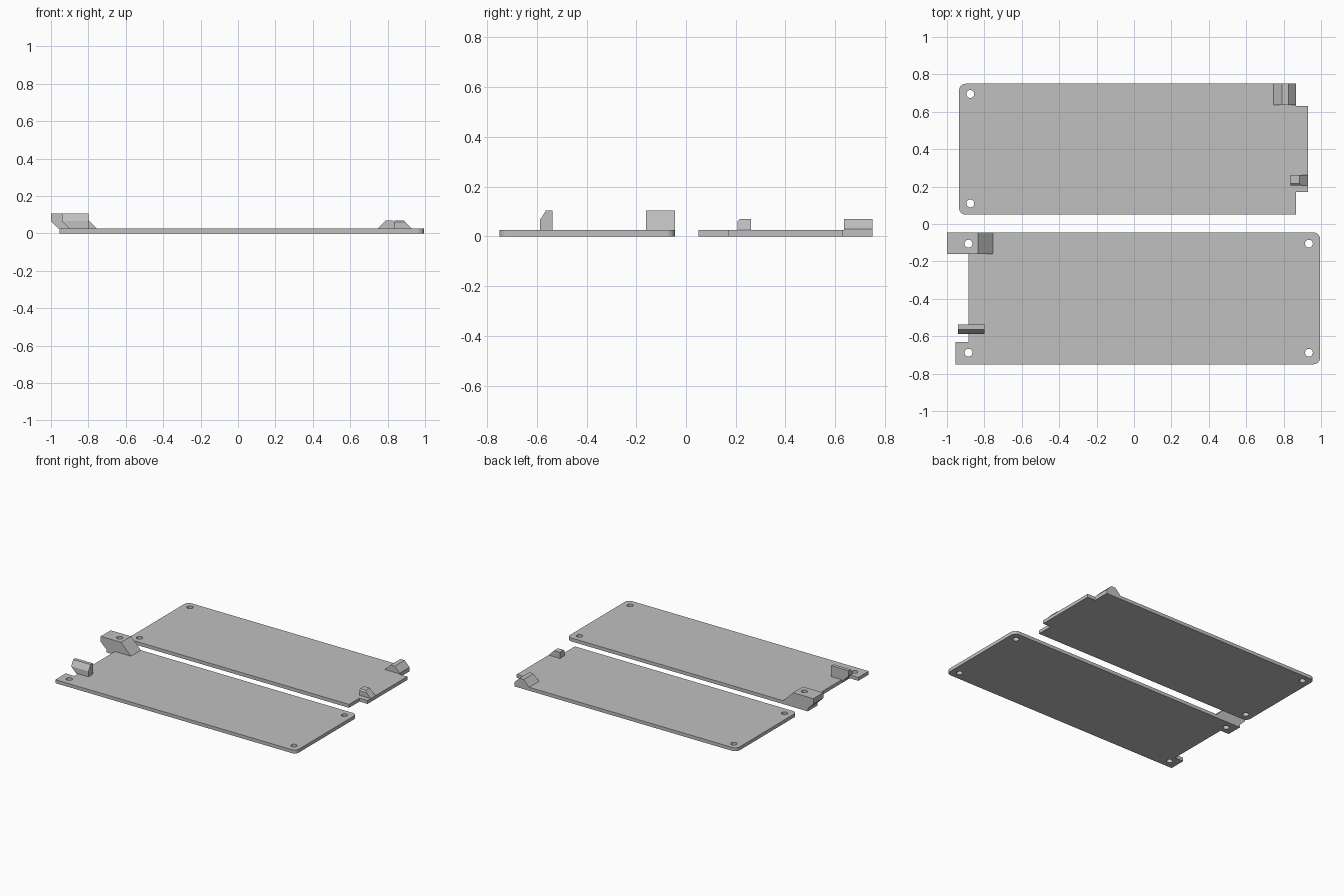
import bpy, bmesh
from math import cos, sin, pi
from mathutils import Vector

cube = bpy.data.objects.get("Cube")
if cube:
    bpy.data.objects.remove(cube, do_unlink=True)

grey = bpy.data.materials.new("plain grey")
grey.use_nodes = True
grey.diffuse_color = (0.53, 0.53, 0.53, 1)
grey.node_tree.nodes["Principled BSDF"].inputs["Base Color"].default_value = (0.53, 0.53, 0.53, 1)

THICK = 0.025
HOLE_R = 0.021
ROUND = 0.035


def prism(name, points, shift, chamfer=None):
    """Extrude a closed outline by shift; optionally slice off one edge."""
    bm = bmesh.new()
    face = bm.faces.new([bm.verts.new(p) for p in points])
    ext = bmesh.ops.extrude_face_region(bm, geom=[face])
    moved = [g for g in ext["geom"] if isinstance(g, bmesh.types.BMVert)]
    bmesh.ops.translate(bm, verts=moved, vec=shift)
    if chamfer:
        point, normal = chamfer
        cut = bmesh.ops.bisect_plane(bm, geom=bm.verts[:] + bm.edges[:] + bm.faces[:],
                                     plane_co=point, plane_no=normal, clear_outer=True)
        rim = [g for g in cut["geom_cut"] if isinstance(g, bmesh.types.BMEdge)]
        bmesh.ops.holes_fill(bm, edges=rim, sides=0)
    bmesh.ops.recalc_face_normals(bm, faces=bm.faces[:])
    mesh = bpy.data.meshes.new(name)
    bm.to_mesh(mesh)
    bm.free()
    mesh.materials.append(grey)
    obj = bpy.data.objects.new(name, mesh)
    bpy.context.collection.objects.link(obj)
    return obj


def arc(cx, cy, r, start, sweep, n):
    return [(cx + r * cos(start + sweep * i / n), cy + r * sin(start + sweep * i / n))
            for i in range(n + 1)]


def plate(name, outline):
    return prism(name, [(x, y, 0) for x, y in outline], Vector((0, 0, THICK)))


def clip(name, profile, y0, y1, chamfer=None):
    return prism(name, [(x, y0, z) for x, z in profile], Vector((0, y1 - y0, 0)), chamfer)


def drill(obj, centres):
    """Cut round screw holes straight through."""
    for x, y in centres:
        ring = arc(x, y, HOLE_R, 0, 2 * pi, 24)[:-1]
        tool = prism("hole_cutter", [(a, b, -0.1) for a, b in ring], Vector((0, 0, 0.4)))
        tool.hide_render = True
        mod = obj.modifiers.new("hole", 'BOOLEAN')
        mod.operation = 'DIFFERENCE'
        mod.solver = 'EXACT'
        mod.object = tool
        bpy.context.view_layer.update()
        graph = bpy.context.evaluated_depsgraph_get()
        result = bpy.data.meshes.new_from_object(obj.evaluated_get(graph))
        obj.modifiers.clear()
        obj.data = result
        bpy.data.objects.remove(tool, do_unlink=True)


# Back plate: rounded at its right end, stepped tab at its left end
back = plate("back_plate",
             arc(-0.935 + ROUND, 0.75 - ROUND, ROUND, pi / 2, pi / 2, 6)
             + arc(-0.935 + ROUND, 0.05 + ROUND, ROUND, pi, pi / 2, 6)
             + [(0.865, 0.05), (0.865, 0.17), (0.93, 0.17),
                (0.93, 0.63), (0.865, 0.63), (0.865, 0.75)])
drill(back, [(-0.875, 0.695), (-0.875, 0.11)])

# Front plate: rounded at its left end, two corner tabs at its right end
front = plate("front_plate",
              arc(0.995 - ROUND, -0.75 + ROUND, ROUND, -pi / 2, pi / 2, 6)
              + arc(0.995 - ROUND, -0.045 - ROUND, ROUND, 0, pi / 2, 6)
              + [(-0.955, -0.045), (-0.955, -0.16), (-0.885, -0.16),
                 (-0.885, -0.63), (-0.955, -0.63), (-0.955, -0.75)])
drill(front, [(0.935, -0.105), (0.935, -0.688), (-0.885, -0.105), (-0.885, -0.688)])

# Wedge clips on the back plate
clip("back_corner_clip",
     [(0.745, THICK), (0.865, THICK), (0.865, 0.03), (0.825, 0.07), (0.79, 0.07)],
     0.635, 0.75)
clip("back_small_clip",
     [(0.838, THICK), (0.93, THICK), (0.885, 0.07), (0.838, 0.07)],
     0.207, 0.262, ((0, 0.207, 0.06), (0, -1, 1)))

# Overhanging hooks on the front plate
hook = clip("front_corner_hook",
            [(-0.755, THICK), (-0.835, 0.105), (-1, 0.105), (-1, 0.065), (-0.96, THICK)],
            -0.16, -0.045)
drill(hook, [(-0.885, -0.105)])
clip("front_small_hook",
     [(-0.8, THICK), (-0.8, 0.105), (-0.94, 0.105), (-0.94, 0.065),
      (-0.885, 0.01), (-0.885, THICK)],
     -0.588, -0.537, ((0, -0.588, 0.065), (0, -0.04, 0.025)))
